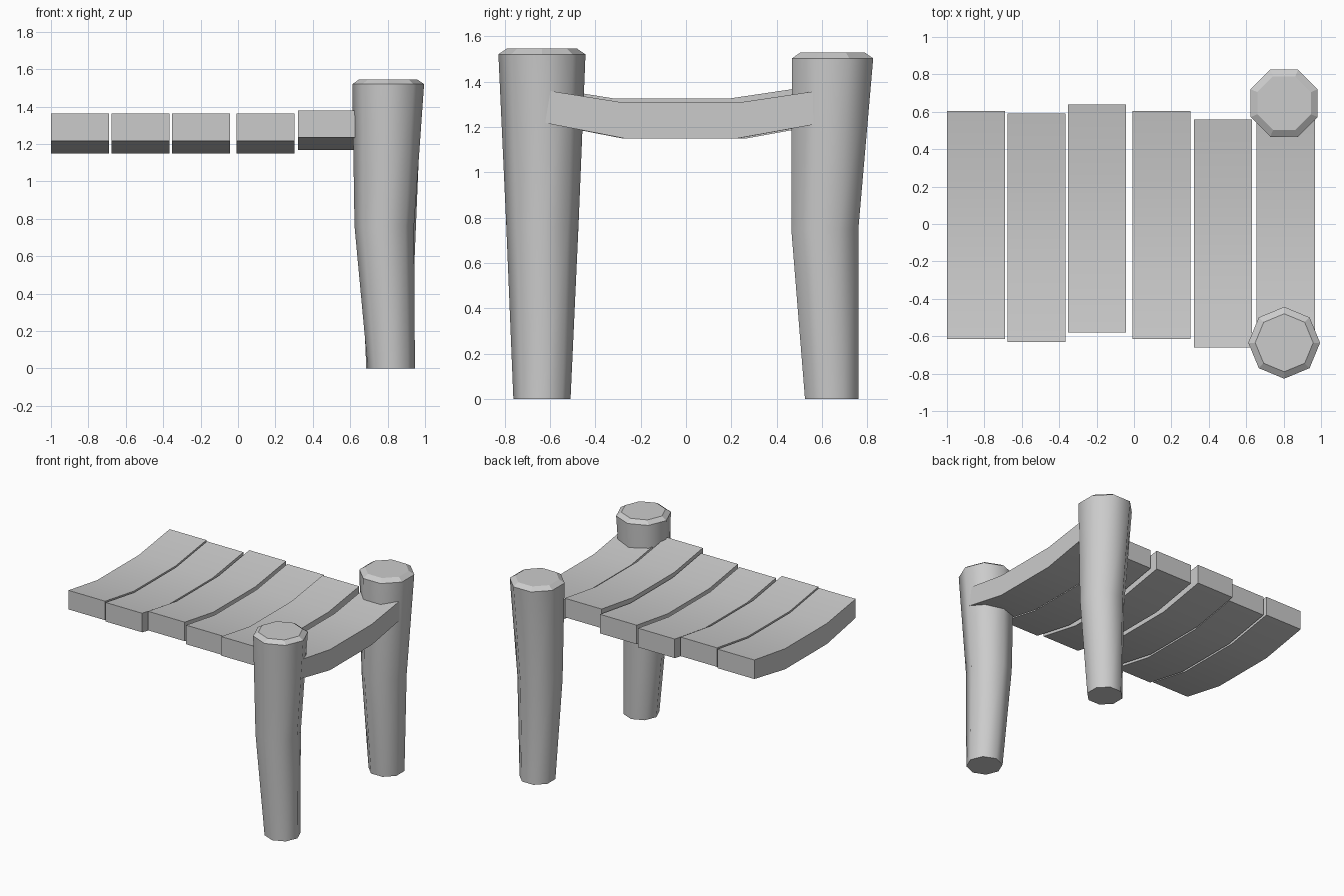
import bpy, bmesh, math

if "Cube" in bpy.data.objects:
    bpy.data.objects.remove(bpy.data.objects["Cube"])

def make_object(name, bm):
    bmesh.ops.recalc_face_normals(bm, faces=bm.faces)
    me = bpy.data.meshes.new(name)
    bm.to_mesh(me)
    bm.free()
    ob = bpy.data.objects.new(name, me)
    bpy.context.collection.objects.link(ob)
    return ob

# Sagging plank profile: (y, bottom z, top z)
PROFILE = [(-0.61, 1.217, 1.362), (-0.265, 1.15, 1.307),
           (0.24, 1.15, 1.307), (0.61, 1.217, 1.362)]

def plank(name, x0, x1, dy, dz):
    bm = bmesh.new()
    outline = [(y, b) for y, b, t in PROFILE] + [(y, t) for y, b, t in reversed(PROFILE)]
    left, right = [[bm.verts.new((x, y + dy, z + dz)) for y, z in outline] for x in (x0, x1)]
    n = len(outline)
    for i in range(n):
        j = (i + 1) % n
        f = bm.faces.new((left[i], left[j], right[j], right[i]))
        f.smooth = i not in (3, 7)
    # side faces as quads
    for ring in (left, right):
        for i in range(3):
            bm.faces.new((ring[i], ring[i + 1], ring[6 - i], ring[7 - i]))
    return make_object(name, bm)

def post(name, rings, turn):
    # rings: (centre x, centre y, z, radius), eight sides, bevelled top
    bm = bmesh.new()
    loops = []
    for cx, cy, z, r in rings:
        loops.append([bm.verts.new((cx + r * math.cos(turn + i * math.pi / 4),
                                    cy + r * math.sin(turn + i * math.pi / 4), z))
                      for i in range(8)])
    for k in range(len(loops) - 1):
        a, b = loops[k], loops[k + 1]
        for i in range(8):
            j = (i + 1) % 8
            f = bm.faces.new((a[i], a[j], b[j], b[i]))
            f.smooth = k < len(loops) - 2
    bm.faces.new(loops[0])
    bm.faces.new(loops[-1])
    return make_object(name, bm)

# Deck planks: x start, x end, y shift, z shift
PLANKS = [(-1.0, -0.69, -0.005, 0), (-0.675, -0.367, -0.02, 0), (-0.353, -0.043, 0.03, 0),
          (-0.008, 0.302, -0.005, 0), (0.32, 0.63, -0.05, 0.018), (0.656, 0.968, -0.01, 0)]
for i, p in enumerate(PLANKS):
    plank(f"plank_{i + 1}", *p)

# Posts at the end of the deck
post("front_post", [(0.82, -0.635, 0, 0.126), (0.782, -0.633, 0.76, 0.159),
                    (0.803, -0.635, 1.52, 0.192), (0.803, -0.635, 1.545, 0.155)], 0)
post("back_post", [(0.803, 0.642, 0, 0.127), (0.803, 0.612, 0.75, 0.16),
                   (0.803, 0.646, 1.502, 0.194), (0.803, 0.646, 1.527, 0.155)], math.pi / 8)
